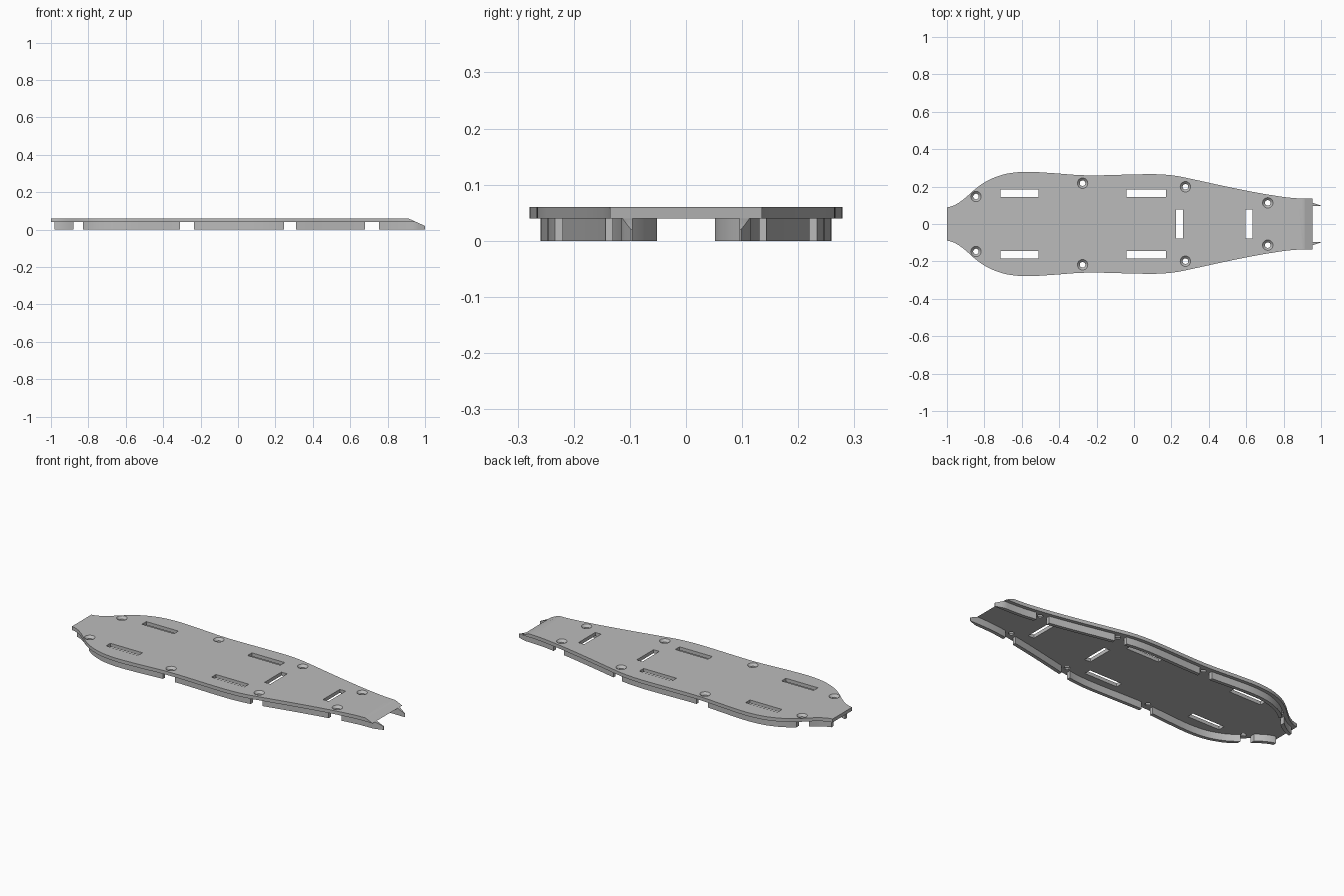
import bpy, bmesh, math
from mathutils import Vector

if "Cube" in bpy.data.objects:
    bpy.data.objects.remove(bpy.data.objects["Cube"])

BOTTOM, TOP, INSET, WALL = 0.04, 0.06, 0.02, 0.02

# Half width of the deck along its length
PROFILE = [(-1, .089), (-.97, .096), (-.93, .118), (-.89, .15), (-.85, .186), (-.8, .222),
           (-.75, .247), (-.68, .269), (-.58, .279), (-.45, .273), (-.3, .262), (-.2, .26),
           (0, .265), (.12, .266), (.22, .258), (.32, .238), (.5, .199), (.65, .169),
           (.75, .152), (.82, .142), (.9, .136), (1, .135)]

grey = bpy.data.materials.new("grey_plastic")
grey.diffuse_color = (0.5, 0.5, 0.5, 1)
grey.use_nodes = True
grey.node_tree.nodes["Principled BSDF"].inputs["Base Color"].default_value = grey.diffuse_color


def half_width(x):
    """Smooth cubic interpolation through the profile."""
    n = len(PROFILE)
    i = max(k for k in range(n - 1) if PROFILE[k][0] <= x or k == 0)
    (x0, y0), (x1, y1) = PROFILE[i], PROFILE[i + 1]

    def slope(k):
        a, b = PROFILE[max(k - 1, 0)], PROFILE[min(k + 1, n - 1)]
        return (b[1] - a[1]) / (b[0] - a[0])
    h = x1 - x0
    t = (x - x0) / h
    return ((2*t**3 - 3*t*t + 1) * y0 + (t**3 - 2*t*t + t) * h * slope(i)
            + (3*t*t - 2*t**3) * y1 + (t**3 - t*t) * h * slope(i + 1))


def offset_width(x, d):
    """Half width moved inward by d, measured square to the edge."""
    a, b = max(x - .005, -1), min(x + .005, 1)
    s = (half_width(b) - half_width(a)) / (b - a)
    return half_width(x) - d * math.sqrt(1 + s * s)


def steps(a, b, size=0.02):
    n = max(2, round((b - a) / size))
    return [a + (b - a) * i / n for i in range(n + 1)]


def prism(bm, points, z0, z1):
    low = [bm.verts.new((x, y, z0)) for x, y in points]
    high = [bm.verts.new((x, y, z1)) for x, y in points]
    n = len(points)
    bm.faces.new(low[::-1])
    bm.faces.new(high)
    for i in range(n):
        j = (i + 1) % n
        bm.faces.new((low[i], low[j], high[j], high[i]))


def finish(name, bm):
    bmesh.ops.recalc_face_normals(bm, faces=bm.faces)
    mesh = bpy.data.meshes.new(name)
    bm.to_mesh(mesh)
    bm.free()
    obj = bpy.data.objects.new(name, mesh)
    bpy.context.collection.objects.link(obj)
    mesh.materials.append(grey)
    return obj


def select(obj):
    bpy.ops.object.select_all(action='DESELECT')
    obj.select_set(True)
    bpy.context.view_layer.objects.active = obj


def cut(obj, cutter):
    mod = obj.modifiers.new("cut", 'BOOLEAN')
    mod.operation, mod.solver, mod.object = 'DIFFERENCE', 'EXACT', cutter
    select(obj)
    bpy.ops.object.modifier_apply(modifier=mod.name)


# Deck plate
bm = bmesh.new()
xs = steps(-1, .955)
prism(bm, [(x, -half_width(x)) for x in xs] + [(x, half_width(x)) for x in reversed(xs)],
      BOTTOM, TOP)
deck = finish("deck_plate", bm)

# Slots and countersunk screw holes
bm = bmesh.new()
slots = [(x0, x1, s * .164 - .02, s * .164 + .02)
         for x0, x1 in ((-.715, -.51), (-.04, .17)) for s in (-1, 1)]
slots += [(x0, x0 + .037, -.077, .077) for x0 in (.224, .597)]
for x0, x1, y0, y1 in slots:
    prism(bm, [(x0, y0), (x1, y0), (x1, y1), (x0, y1)], 0, .1)
SIDES = 24
for hx, hy in ((-.845, .147), (-.275, .218), (.275, .199), (.715, .113)):
    for s in (-1, 1):
        rings = []
        for r, z in ((.015, .02), (.015, .047), (.028, TOP), (.028, .08)):
            rings.append([bm.verts.new((hx + r * math.cos(a), s * hy + r * math.sin(a), z))
                          for a in (2 * math.pi * i / SIDES for i in range(SIDES))])
        bm.faces.new(rings[0][::-1])
        bm.faces.new(rings[-1])
        for low, high in zip(rings, rings[1:]):
            for i in range(SIDES):
                j = (i + 1) % SIDES
                bm.faces.new((low[i], low[j], high[j], high[i]))
openings = finish("openings_cutter", bm)

# Wedge that bevels the nose
bm = bmesh.new()
wedge = [(.91, TOP), (1.02, .011), (1.02, .12), (.91, .12)]
ends = [[bm.verts.new((x, y, z)) for x, z in wedge] for y in (-.5, .5)]
bm.faces.new(ends[0])
bm.faces.new(ends[1][::-1])
for i in range(4):
    j = (i + 1) % 4
    bm.faces.new((ends[0][i], ends[0][j], ends[1][j], ends[1][i]))
nose = finish("nose_cutter", bm)

cut(deck, openings)
cut(deck, nose)

# Side rails under the deck, interrupted at the screw holes
rails = []
for k, (a, b) in enumerate(((-.98, -.88), (-.83, -.31), (-.235, .245), (.31, .68), (.755, 1))):
    for side, s in (("left", 1), ("right", -1)):
        bm = bmesh.new()
        xs = steps(a, b, .0175)
        outer = [(x, s * (offset_width(x, INSET) - max(0, x - .95) * .34)) for x in xs]
        inner = [(x, s * offset_width(x, INSET + WALL)) for x in reversed(xs)]
        prism(bm, outer + inner, 0, BOTTOM)
        rail = finish(f"{side}_rail_{k + 1}", bm)
        if b > .9:
            cut(rail, nose)
        rails.append(rail)

for helper in (openings, nose):
    bpy.data.objects.remove(helper)
for obj in [deck] + rails:
    select(obj)
    bpy.ops.object.shade_smooth_by_angle(angle=math.radians(30))
